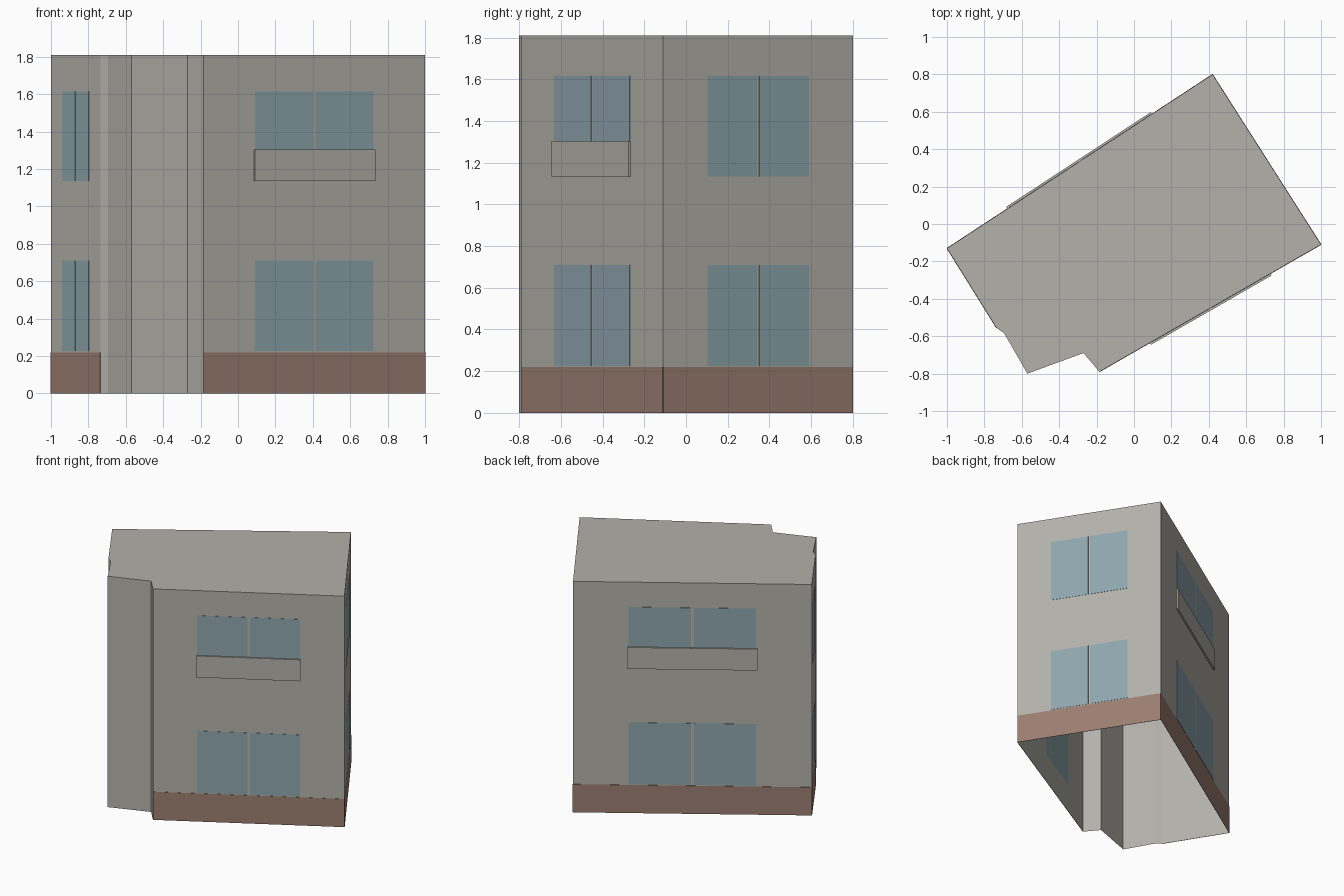
import bpy
import bmesh
from mathutils import Vector

if "Cube" in bpy.data.objects:
    bpy.data.objects.remove(bpy.data.objects["Cube"], do_unlink=True)


def material(name, rgb):
    mat = bpy.data.materials.new(name)
    mat.use_nodes = True
    mat.diffuse_color = (*rgb, 1)
    mat.node_tree.nodes["Principled BSDF"].inputs["Base Color"].default_value = (*rgb, 1)
    return mat


PLASTER = material("grey plaster", (0.45, 0.44, 0.40))
BRICK = material("brown brick", (0.33, 0.21, 0.165))
GLASS = material("blue glass", (0.27, 0.38, 0.42))

HEIGHT = 1.81
FOOTPRINT = [Vector(p) for p in (
    (-1, -0.13), (-0.735, -0.556), (-0.695, -0.583), (-0.57, -0.80),
    (-0.27, -0.69), (-0.185, -0.79), (1, -0.11), (0.42, 0.80))]
# Index of the footprint edge for each main wall
WALLS = {"left_end": 0, "front": 5, "right_end": 6, "back": 7}


def prism(name, corners, z0, z1, mat, open_bottom=False):
    """Extrude a counter-clockwise outline from z0 to z1."""
    bm = bmesh.new()
    base = bm.faces.new([bm.verts.new((p.x, p.y, z0)) for p in corners])
    result = bmesh.ops.extrude_face_region(bm, geom=[base], use_keep_orig=True)
    top = [v for v in result["geom"] if isinstance(v, bmesh.types.BMVert)]
    bmesh.ops.translate(bm, verts=top, vec=(0, 0, z1 - z0))
    bmesh.ops.recalc_face_normals(bm, faces=bm.faces)
    if open_bottom:
        floor = [f for f in bm.faces if f.normal.z < -0.9]
        bmesh.ops.delete(bm, geom=floor, context="FACES_ONLY")
    mesh = bpy.data.meshes.new(name)
    bm.to_mesh(mesh)
    bm.free()
    mesh.materials.append(mat)
    obj = bpy.data.objects.new(name, mesh)
    bpy.context.collection.objects.link(obj)
    return obj


def wall_plate(name, edge, t0, t1, z0, z1, depth, mat):
    """Plate on a wall; t runs along the wall from 0 to 1."""
    a, b = FOOTPRINT[edge], FOOTPRINT[(edge + 1) % len(FOOTPRINT)]
    d = (b - a).normalized()
    out = Vector((d.y, -d.x)) * depth
    p, q = a.lerp(b, t0), a.lerp(b, t1)
    return prism(name, [p, p + out, q + out, q], z0, z1, mat)


# Open-bottomed building shell with flat roof
prism("building_shell", FOOTPRINT, 0, HEIGHT, PLASTER, open_bottom=True)

for wall, edge in WALLS.items():
    # Brick base band
    wall_plate(wall + "_brick_base", edge, 0, 1, 0, 0.22, 0.002, BRICK)
    # Two-pane windows on both floors
    for floor, z0, z1 in (("lower", 0.226, 0.71), ("upper", 1.135, 1.615)):
        for side, t0, t1 in (("first", 0.233, 0.494), ("second", 0.506, 0.767)):
            wall_plate(f"{wall}_{floor}_{side}_pane", edge, t0, t1, z0, z1, 0.002, GLASS)
    # Balcony panels on the long walls
    if wall in ("front", "back"):
        wall_plate(wall + "_balcony_panel", edge, 0.228, 0.772, 1.135, 1.303, 0.012, PLASTER)
